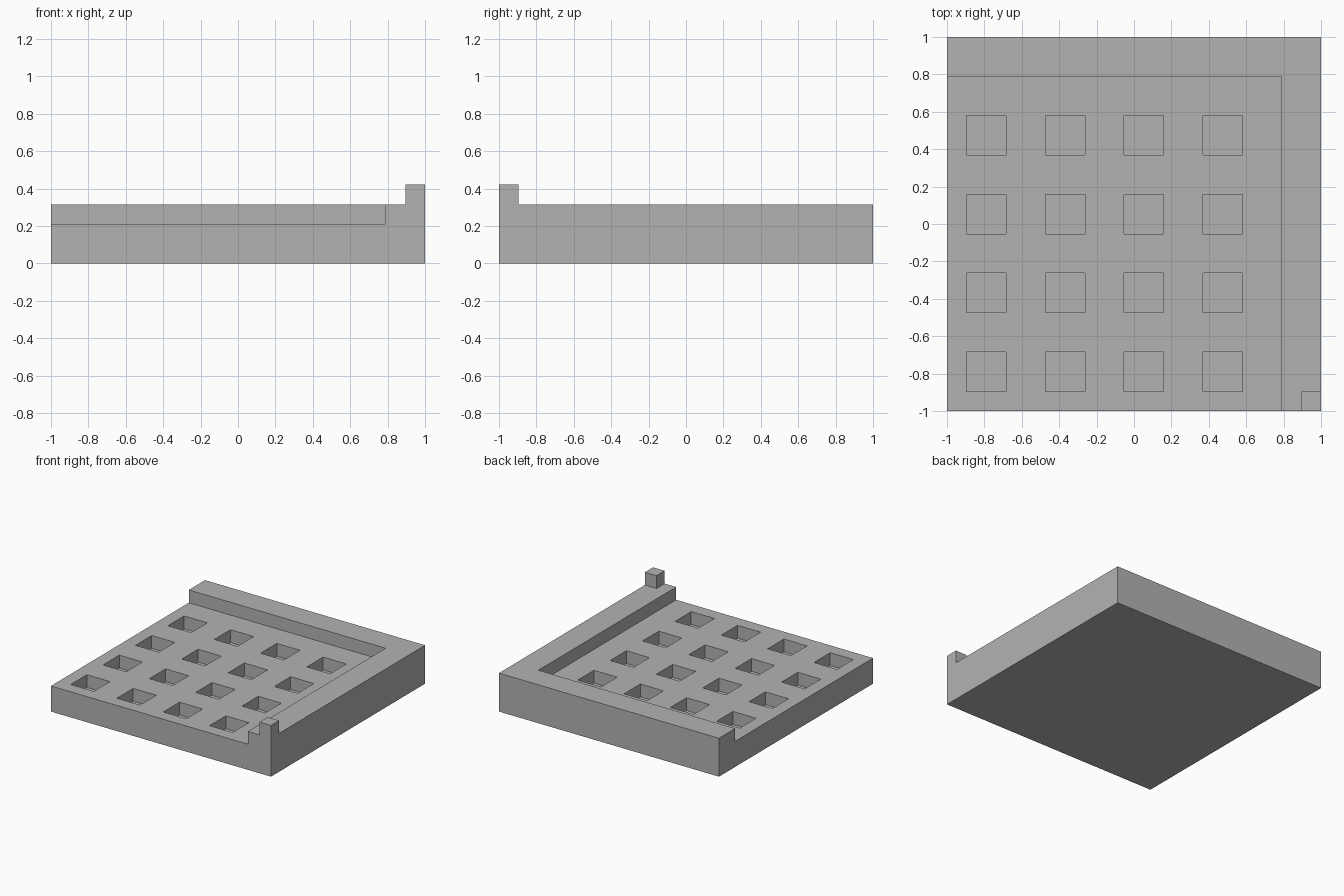
import bpy

if "Cube" in bpy.data.objects:
    bpy.data.objects.remove(bpy.data.objects["Cube"], do_unlink=True)

U = 2 / 19          # module the whole tile is laid out on
BIG = 22            # reach of a cutter past the tile's edge, in modules

grey = bpy.data.materials.new("plain grey")
grey.use_nodes = True
colour = (0.45, 0.45, 0.45, 1)
grey.diffuse_color = colour
grey.node_tree.nodes["Principled BSDF"].inputs["Base Color"].default_value = colour


def box(name, low, high):
    """Box between two corners, in modules from the front right bottom corner."""
    size = [(b - a) * U for a, b in zip(low, high)]
    mid = [(a + b) / 2 * U for a, b in zip(low, high)]
    bpy.ops.mesh.primitive_cube_add(size=1, location=(mid[0] - 1, mid[1] - 1, mid[2]))
    obj = bpy.context.object
    obj.name = name
    obj.scale = size
    bpy.ops.object.transform_apply(location=True, rotation=False, scale=True)
    obj.data.materials.append(grey)
    return obj


def carve(target, cutter):
    """Cut one solid out of another and discard the cutter."""
    cutter.hide_render = True
    mod = target.modifiers.new("carve", 'BOOLEAN')
    mod.operation = 'DIFFERENCE'
    mod.solver = 'EXACT'
    mod.object = cutter
    bpy.context.view_layer.objects.active = target
    bpy.ops.object.modifier_apply(modifier=mod.name)
    bpy.data.objects.remove(cutter, do_unlink=True)


# Solid block as tall as the corner post
tile = box("pocketed_tile", (0, 0, 0), (19, 19, 4))

# Lower everything to rim height except the front left corner post
carve(tile, box("post_side_cutter", (-3, -3, 3), (18, BIG, 6)))
carve(tile, box("post_back_cutter", (-3, 1, 3), (BIG, BIG, 6)))

# Recessed floor, leaving an L-shaped rim along the back and left
carve(tile, box("floor_cutter", (-3, -3, 2), (17, 17, 6)))

# Four by four square pockets in the floor
for row in range(4):
    for col in range(4):
        x, y = 1 + 4 * col, 1 + 4 * row
        carve(tile, box("pocket_cutter", (x, y, 1), (x + 2, y + 2, 3)))
